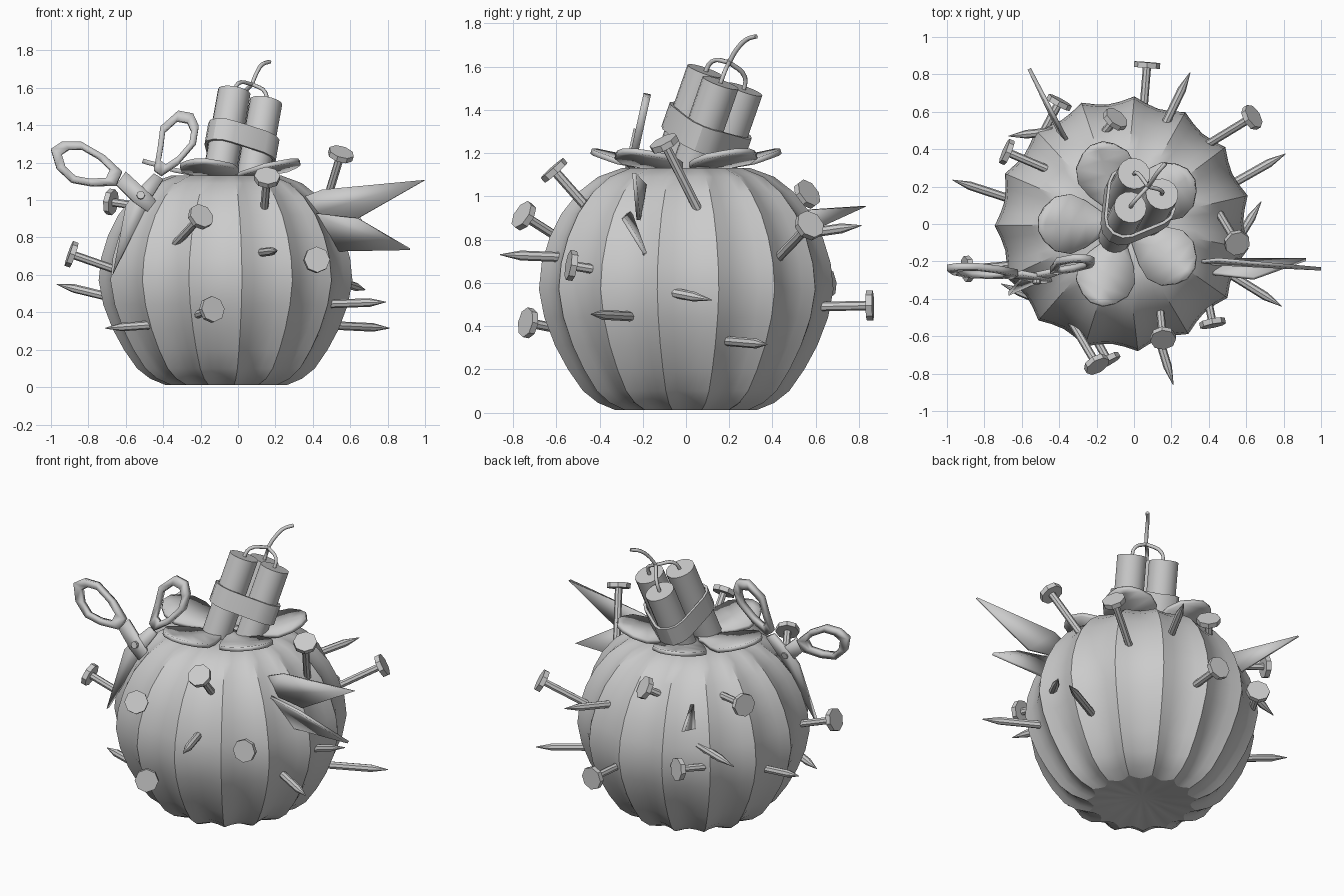
import bpy, math
from mathutils import Vector as V

if "Cube" in bpy.data.objects:
    bpy.data.objects.remove(bpy.data.objects["Cube"])

def make(name, verts, faces, angle=30):
    me = bpy.data.meshes.new(name)
    me.from_pydata([tuple(v) for v in verts], [], faces)
    ob = bpy.data.objects.new(name, me)
    bpy.context.collection.objects.link(ob)
    bpy.ops.object.select_all(action='DESELECT')
    ob.select_set(True)
    bpy.context.view_layer.objects.active = ob
    # consistent outward normals
    bpy.ops.object.mode_set(mode='EDIT')
    bpy.ops.mesh.select_all(action='SELECT')
    bpy.ops.mesh.normals_make_consistent(inside=False)
    bpy.ops.object.mode_set(mode='OBJECT')
    bpy.ops.object.shade_smooth_by_angle(angle=math.radians(angle))
    return ob

def rod(name, base, direction, profile, n=8):
    """Lathe (distance, radius) pairs along a direction."""
    q = V(direction).to_track_quat('Z', 'Y')
    verts, faces = [], []
    for s, r in profile:
        for i in range(n):
            a = 2 * math.pi * i / n
            verts.append(V(base) + q @ V((r * math.cos(a), r * math.sin(a), s)))
    for k in range(len(profile) - 1):
        for i in range(n):
            j = (i + 1) % n
            faces.append((k*n + i, k*n + j, (k+1)*n + j, (k+1)*n + i))
    faces += [tuple(range(n))[::-1], tuple(range(len(verts) - n, len(verts)))]
    return make(name, verts, faces)

def plate(name, pts, thick):
    """Solid sheet from a 3D polygon."""
    ob = make(name, pts, [tuple(range(len(pts)))])
    m = ob.modifiers.new("thickness", 'SOLIDIFY')
    m.thickness, m.offset = thick, 0
    return ob

# Ribbed gourd body: 15 sharp ridges with soft hollows between
profile = [(.15, .03, .14), (.33, .012, .14), (.41, .045, .12), (.48, .1, .10), (.55, .2, .08),
           (.61, .31, .07), (.66, .44, .06), (.685, .57, .06), (.672, .69, .06), (.635, .81, .06),
           (.58, .92, .06), (.50, 1.02, .07), (.41, 1.09, .08), (.30, 1.13, .09), (.14, 1.12, .09)]
N = 60
CX = -.06
verts, faces = [], []
for r, z, d in profile:
    for i in range(N):
        a = math.radians(-83.2) + 2 * math.pi * i / N
        rr = r * (1 - d * math.sin(math.pi * (i % 4) / 4))
        verts.append((CX + rr * math.cos(a), rr * math.sin(a), z))
for k in range(len(profile) - 1):
    for i in range(N):
        j = (i + 1) % N
        faces.append((k*N + i, k*N + j, (k+1)*N + j, (k+1)*N + i))
verts += [(CX, 0, .05), (CX, 0, 1.09)]
b, t, L = len(verts) - 2, len(verts) - 1, (len(profile) - 1) * N
for i in range(N):
    j = (i + 1) % N
    faces += [(b, j, i), (t, L + i, L + j)]
make("gourd_body", verts, faces, 30)

# Five crown leaves
leaf = [(0, .03, 1.125), (.1, .055, 1.13), (.2, .125, 1.145), (.28, .16, 1.16),
        (.36, .145, 1.185), (.42, .09, 1.2), (.45, .035, 1.21)]
for k in range(5):
    a = math.radians(180 + 72 * k)
    u, w = V((math.cos(a), math.sin(a), 0)), V((-math.sin(a), math.cos(a), 0))
    verts, faces = [], []
    for r, h, z in leaf:
        for s in (-1, 0, 1):
            verts.append(V((CX, 0, z)) + u * r + w * h * s)
    for i in range(len(leaf) - 1):
        for c in (0, 1):
            p = 3 * i + c
            faces.append((p, p + 1, p + 4, p + 3))
    ob = make("leaf", verts, faces)
    m = ob.modifiers.new("thickness", 'SOLIDIFY')
    m.thickness, m.offset = .025, 0

# Three explosive sticks
axis = V((.18, .35, 1)).normalized()
tops = [V((-.02, .09, 1.58)), V((.15, .16, 1.525)), V((0, .27, 1.495))]
for p in tops:
    rod("explosive_stick", p - axis * .5, axis, [(0, .088), (.5, .088)], 16)

# Strap wrapped around the sticks
mid = sum(tops, V()) / 3
e1 = (tops[0] - mid).normalized()
e2 = axis.cross(e1)
rings = []
for rad in (.092, .108):
    ring = []
    for p in sorted(tops, key=lambda p: math.atan2((p-mid).dot(e2), (p-mid).dot(e1)) % 6.28):
        base = math.atan2((p-mid).dot(e2), (p-mid).dot(e1))
        for da in (-60, -30, 0, 30, 60):
            a = base + math.radians(da)
            ring.append(p + (e1 * math.cos(a) + e2 * math.sin(a)) * rad)
    rings.append(ring)
n = len(rings[0])
loops = [(0, -.32), (1, -.32), (1, -.20), (0, -.20)]
verts = [p + axis * s for r, s in loops for p in rings[r]]
faces = [(k*n + i, k*n + (i+1) % n, (k+1) % 4*n + (i+1) % n, (k+1) % 4*n + i)
         for k in range(4) for i in range(n)]
make("strap", verts, faces)

# Fuses joining into one
def fuse(name, pts):
    cu = bpy.data.curves.new(name, 'CURVE')
    cu.dimensions, cu.bevel_depth, cu.bevel_resolution = '3D', .011, 1
    cu.use_fill_caps = True
    sp = cu.splines.new('BEZIER')
    sp.resolution_u = 4
    sp.bezier_points.add(len(pts) - 1)
    for bp, p in zip(sp.bezier_points, pts):
        bp.co = p
        bp.handle_left_type = bp.handle_right_type = 'AUTO'
    bpy.context.collection.objects.link(bpy.data.objects.new(name, cu))
knot = V((.075, .2, 1.62))
for p in tops:
    fuse("fuse_strand", [p - axis * .02, p + axis * .04 + (knot - p) * .15, knot])
fuse("main_fuse", [knot, (.10, .235, 1.68), (.13, .28, 1.725), (.17, .325, 1.74)])

# Nails: headed ones and ones with the point sticking out (outer end, entry)
headed = [((-.68, .385, .99), (-.48, .3, .96)), ((-.89, -.24, .71), (-.66, -.22, .63)),
          ((.55, -.1, 1.245), (.46, .05, .95)), ((.155, -.61, 1.12), (.14, -.46, .95)),
          ((-.2, -.75, .91), (-.33, -.53, .77)), ((-.14, -.73, .415), (-.24, -.55, .38)),
          ((.42, -.53, .68), (.39, -.38, .655)), ((.07, .85, .495), (.05, .6, .49)),
          ((.63, .57, .865), (.4, .43, .72)), ((-.1, .56, 1.01), (-.2, .44, .92)),
          ((-.4, .65, .6), (-.48, .5, .58))]
pointed = [((-.97, .235, .55), (-.68, .14, .48)), ((-.71, -.32, .315), (-.5, -.41, .33)),
           ((.79, -.44, .455), (.5, -.26, .445)), ((.81, .375, .315), (.5, .2, .33)),
           ((.68, .12, .52), (.57, -.06, .555)), ((.3, .81, .865), (.15, .5, .82)),
           ((.21, -.86, .73), (.13, -.6, .72)), ((-.67, .47, .62), (-.48, .49, .69))]
for end, entry in headed:
    d = V(end) - V(entry)
    l = d.length + .015
    rod("headed_nail", entry, d, [(-.05, .022), (l - .03, .022), (l - .03, .07), (l, .07)])
for end, entry in pointed:
    d = V(end) - V(entry)
    l = d.length
    rod("nail_point", entry, d, [(-.05, .023), (l - .1, .023), (l, .002)])

# Sharp shards
plate("upper_shard", [(.36, -.2, 1.02), (.45, -.19, 1.055), (1, -.24, 1.107), (.62, -.22, .89), (.38, -.21, .92)], .018)
plate("lower_shard", [(.38, -.26, .93), (.64, -.29, .90), (.92, -.19, .737), (.54, -.19, .73)], .018)
plate("rear_shard", [(-.56, .83, .955), (-.36, .45, .93), (-.39, .47, .79)], .02)

# Scissors, drawn in the front plane and leaned forward
def lean(x, z, off=0):
    return V((x, -.29 + .22 * (z - 1.015) + off, z))

def handle(name, outline, off):
    c = sum((V(p) for p in outline), V((0, 0))) / len(outline)
    inner = [c + (V(p) - c) * .68 for p in outline]
    n = len(outline)
    ob = make(name, [lean(x, z, off) for x, z in list(outline) + inner],
              [(i, (i+1) % n, n + (i+1) % n, n + i) for i in range(n)])
    m = ob.modifiers.new("thickness", 'SOLIDIFY')
    m.thickness, m.offset = .035, 0

handle("left_handle", [(-1, 1.27), (-.94, 1.31), (-.84, 1.31), (-.71, 1.235), (-.62, 1.15),
                       (-.65, 1.08), (-.78, 1.075), (-.89, 1.095), (-.97, 1.17)], 0)
handle("right_handle", [(-.32, 1.475), (-.24, 1.46), (-.21, 1.395), (-.225, 1.3), (-.32, 1.19),
                        (-.41, 1.13), (-.45, 1.16), (-.43, 1.275), (-.415, 1.39)], .01)
plate("left_shank", [lean(x, z) for x, z in
      [(-.65, 1.08), (-.60, 1.15), (-.47, 1.03), (-.40, .95), (-.46, .92), (-.56, .99)]], .025)
plate("right_blade", [lean(x, z, .01) for x, z in
      [(-.45, 1.14), (-.40, 1.11), (-.47, 1.0), (-.52, .90), (-.67, .60), (-.60, .97), (-.54, 1.05)]], .025)
rod("scissor_pivot", lean(-.52, 1.015, .03), (0, -1, .22), [(0, .022), (.06, .022)])
